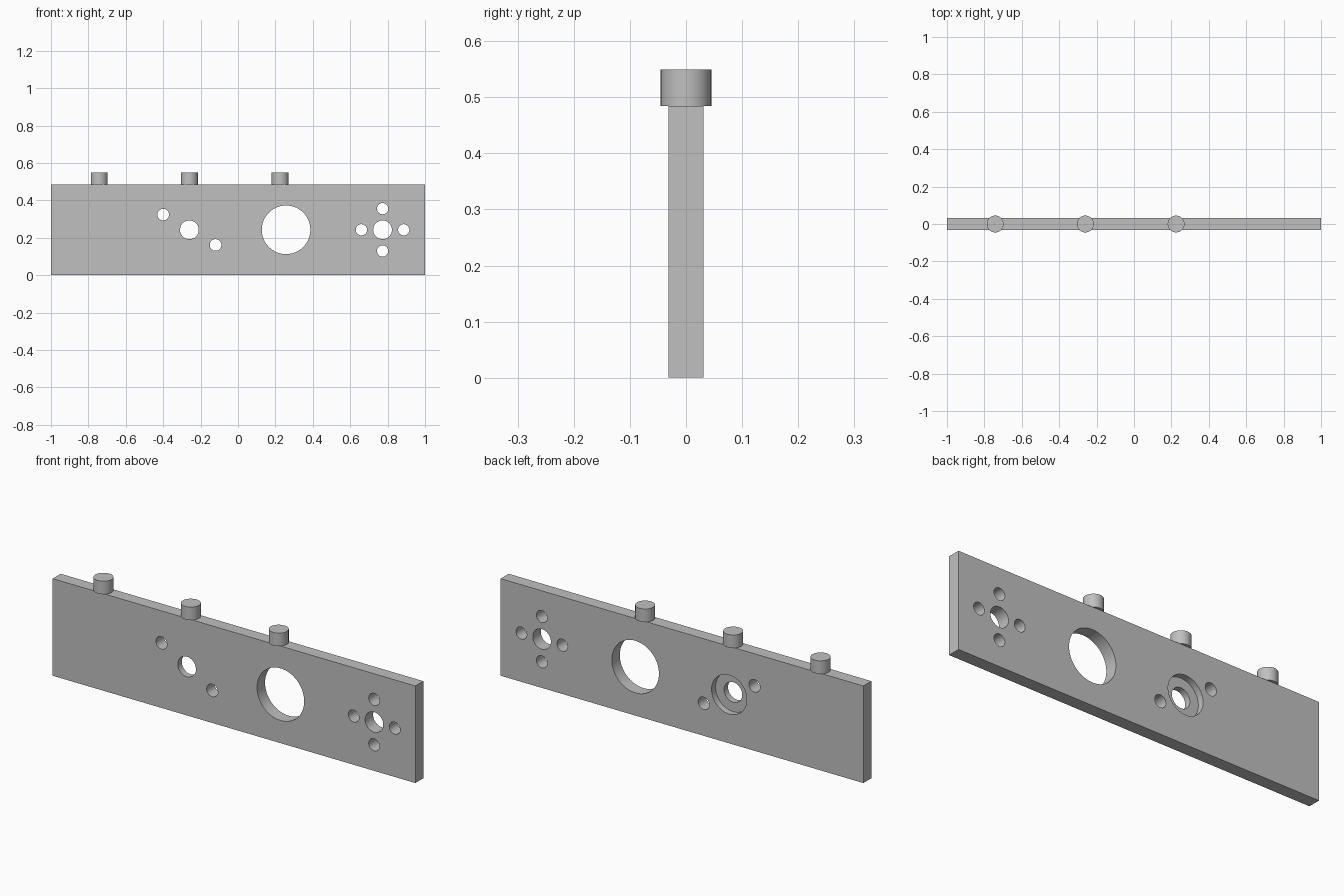
import bpy
import math

if "Cube" in bpy.data.objects:
    bpy.data.objects.remove(bpy.data.objects["Cube"], do_unlink=True)

LENGTH, THICK, HEIGHT = 2.0, 0.063, 0.484
MID = HEIGHT / 2 + 0.001

grey = bpy.data.materials.new("plain grey")
grey.use_nodes = True
colour = (0.527, 0.527, 0.527, 1)
grey.diffuse_color = colour
grey.node_tree.nodes["Principled BSDF"].inputs["Base Color"].default_value = colour


def cylinder(name, radius, depth, location, along_y=False):
    turn = (math.pi / 2, 0, 0) if along_y else (0, 0, 0)
    bpy.ops.mesh.primitive_cylinder_add(
        vertices=64, radius=radius, depth=depth, location=location, rotation=turn)
    obj = bpy.context.object
    obj.name = name
    return obj


def finish(obj):
    obj.data.materials.clear()
    obj.data.materials.append(grey)
    bpy.ops.object.select_all(action="DESELECT")
    obj.select_set(True)
    bpy.context.view_layer.objects.active = obj
    bpy.ops.object.shade_smooth_by_angle(angle=math.radians(30))


# Plate
bpy.ops.mesh.primitive_cube_add(size=1, location=(0, 0, HEIGHT / 2))
plate = bpy.context.object
plate.name = "plate"
plate.scale = (LENGTH, THICK, HEIGHT)
bpy.ops.object.transform_apply(location=False, rotation=False, scale=True)


def drill(x, z, radius, y=0, depth=4 * THICK):
    """Cut a round hole through the plate, or a pocket if y is offset."""
    cutter = cylinder("cutter", radius, depth, (x, y, z), along_y=True)
    cutter.hide_render = True
    cut = plate.modifiers.new("hole", "BOOLEAN")
    cut.operation = "DIFFERENCE"
    cut.solver = "EXACT"
    cut.object = cutter
    bpy.context.view_layer.objects.active = plate
    bpy.ops.object.modifier_apply(modifier=cut.name)
    bpy.data.objects.remove(cutter, do_unlink=True)


# Large opening
drill(0.257, MID, 0.13)

# Shaft hole with a counterbore on the back and two diagonal screw holes
SHAFT = -0.26
drill(SHAFT, MID, 0.097, y=THICK, depth=2 * THICK)
drill(SHAFT, MID, 0.05)
for side in (-1, 1):
    drill(SHAFT + side * 0.14, MID - side * 0.081, 0.031)

# Hole ringed by four screw holes
RING = 0.773
drill(RING, MID, 0.05)
for i in range(4):
    a = i * math.pi / 2
    drill(RING + 0.113 * math.cos(a), MID + 0.113 * math.sin(a), 0.03)

finish(plate)

# Pegs along the top edge
for name, x in (("right_peg", -0.742), ("middle_peg", -0.26), ("left_peg", 0.225)):
    finish(cylinder(name, 0.045, 0.065, (x, 0, HEIGHT + 0.0325)))
